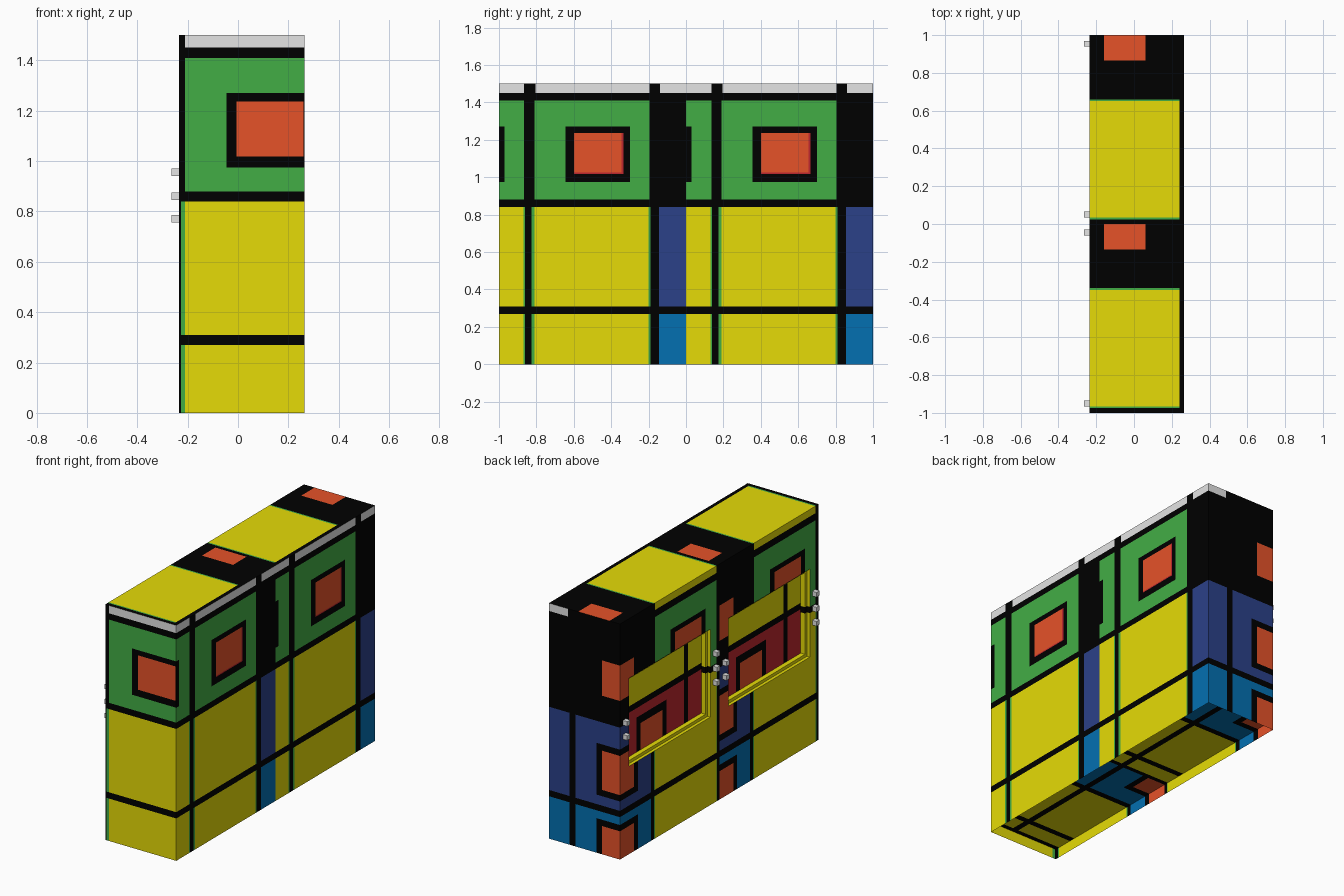
import bpy, bmesh

if "Cube" in bpy.data.objects:
    bpy.data.objects.remove(bpy.data.objects["Cube"])

X0, X1, H, BASE = -0.235, 0.265, 1.5, 0.067
WY0, WY1, WZ0, WZ1 = 0.09, 0.91, 0.56, 1.12
STEP, RIM, DEPTH = 0.02, 0.02, 0.05       # recess ledge depth, ledge width, full depth

COLOURS = {
    "black": (0.0, 0.0, 0.0), "yellow": (0.79, 0.71, 0.002),
    "green": (0.055, 0.42, 0.06), "orange": (0.79, 0.085, 0.022),
    "grey": (0.78, 0.78, 0.78), "navy": (0.024, 0.052, 0.25),
    "blue": (0.001, 0.16, 0.44), "crimson": (0.52, 0.02, 0.028),
}
NAMES = list(COLOURS)
MATS = []
for n, c in COLOURS.items():
    m = bpy.data.materials.new(n)
    m.diffuse_color = (*c, 1)
    m.use_nodes = True
    m.node_tree.nodes["Principled BSDF"].inputs["Base Color"].default_value = m.diffuse_color
    MATS.append(m)


def panel(name, axis, pos, area, rects, flip=False):
    """Flat panel at axis=pos, cut along rectangle edges; later rectangles win.
    A rectangle is (colour, a0, a1, b0, b1); colour 'hole' leaves a gap."""
    a0, a1, b0, b1 = area
    cut = lambda lo, hi, vals: sorted({round(v, 4) for v in vals if lo < v < hi} | {lo, hi})
    aa = cut(a0, a1, [v for r in rects for v in r[1:3]])
    bb = cut(b0, b1, [v for r in rects for v in r[3:5]])

    def place(a, b):
        co = [a, b]
        co.insert(axis, pos)
        return co
    bm = bmesh.new()
    grid = [[bm.verts.new(place(a, b)) for b in bb] for a in aa]
    for i in range(len(aa) - 1):
        for j in range(len(bb) - 1):
            ca, cb = (aa[i] + aa[i + 1]) / 2, (bb[j] + bb[j + 1]) / 2
            colour = "black"
            for r in rects:
                if r[1] < ca < r[2] and r[3] < cb < r[4]:
                    colour = r[0]
            if colour == "hole":
                continue
            f = [grid[i][j], grid[i + 1][j], grid[i + 1][j + 1], grid[i][j + 1]]
            bm.faces.new(f[::-1] if flip else f).material_index = NAMES.index(colour)
    bmesh.ops.delete(bm, geom=[v for v in bm.verts if not v.link_faces], context='VERTS')
    if axis == 1:
        bmesh.ops.recalc_face_normals(bm, faces=[])
    me = bpy.data.meshes.new(name)
    bm.to_mesh(me)
    bm.free()
    for m in MATS:
        me.materials.append(m)
    ob = bpy.data.objects.new(name, me)
    bpy.context.collection.objects.link(ob)


ROWS = [(0, 0.27), (0.31, 0.84)]          # lower and middle tile rows
GREEN = (0.88, 1.41)                      # upper tile row
RING, SQUARE = (0.975, 1.27), (1.018, 1.237)


def shifted(rects):
    """Repeat one module's rectangles for both halves of the wall."""
    return [(c, a + s, b + s, d, e) for s in (-1, 0) for c, a, b, d, e in rects]


# Plain outer side (+x)
r = [("grey", *u, 1.45, H) for u in ((0, 0.135), (0.195, 0.805), (0.86, 1))]
for z in ROWS:
    r += [("green", 0, 0.14, *z), ("yellow", 0, 0.13, *z),
          ("green", 0.175, 0.81, *z), ("yellow", 0.19, 0.80, *z)]
r += [("blue", 0.855, 1, *ROWS[0]), ("navy", 0.855, 1, *ROWS[1]),
      ("green", 0, 0.135, *GREEN), ("black", 0, 0.03, *RING),
      ("green", 0.19, 0.805, *GREEN), ("black", 0.355, 0.70, *RING),
      ("crimson", 0.40, 0.665, *SQUARE), ("orange", 0.40, 0.655, 1.025, 1.237)]
panel("outer_wall", 0, X1, (-1, 1, 0, H), shifted(r))

# Window side (-x)
r = [("yellow", 0.03, 0.65, 1.455, H), ("green", 0.03, 0.65, *GREEN),
     ("black", 0.14, 0.49, *RING), ("orange", 0.18, 0.445, *SQUARE)]
for z, c in zip(ROWS, ("blue", "navy")):
    r += [("green", 0.022, 0.66, *z), ("yellow", 0.03, 0.65, *z), (c, 0.69, 1, *z)]
r += [("black", 0.82, 1, 0, 0.22), ("orange", 0.86, 1, 0, 0.18),
      ("black", 0.82, 1, 0.37, 0.70), ("orange", 0.86, 1, 0.41, 0.66),
      ("orange", 0.86, 1, 1.01, 1.235), ("hole", WY0, WY1, WZ0, WZ1)]
panel("window_wall", 0, X0, (-1, 1, 0, H), shifted(r), flip=True)

# Front end (-y)
r = [("grey", -0.21, X1, 1.45, H), ("green", -0.21, X1, *GREEN),
     ("black", -0.045, X1, *RING), ("orange", -0.005, 0.26, *SQUARE)]
for z in ROWS:
    r += [("green", -0.227, X1, *z), ("yellow", -0.21, X1, *z)]
panel("front_end", 1, -1, (X0, X1, 0, H), r)

# Back end (+y)
r = [("grey", 0.13, X1, 1.45, H), ("orange", X0, -0.11, 1.01, 1.235)]
for z, c in zip(ROWS, ("blue", "navy")):
    r += [(c, X0, 0.08, *z), (c, 0.12, X1, *z)]
r += [("black", X0, -0.07, 0, 0.22), ("orange", X0, -0.11, 0, 0.18),
      ("black", X0, -0.07, 0.37, 0.70), ("orange", X0, -0.11, 0.41, 0.66)]
panel("back_end", 1, 1, (X0, X1, 0, H), r, flip=True)

# Top
r = []
for s in (-1, 0):
    r += [("green", X0, 0.24, s + 0.025, s + 0.66), ("yellow", X0, 0.24, s + 0.035, s + 0.65),
          ("orange", -0.16, 0.06, s + 0.865, s + 1)]
panel("top", 2, H, (X0, X1, -1, 1), r)

# Underside, raised inside the walls
r = []
for s in (-1, 0):
    for x in ((X0, 0.08), (0.12, X1)):
        r += [("yellow", *x, s + 0.17, s + 0.65), ("yellow", *x, s + 0.03, s + 0.13),
              ("blue", *x, s + 0.69, s + 1)]
    r += [("black", X0, -0.07, s + 0.82, s + 1), ("orange", X0, -0.11, s + 0.86, s + 1)]
panel("underside", 2, BASE, (X0, X1, -1, 1), r, flip=True)


def reveal(name, xa, xb, y0, y1, z0, z1):
    """Four inward-facing sides of a rectangular recess."""
    jamb = [("yellow", xa, xb, z0, 0.84), ("yellow", xa, xb, 0.88, z1)]
    panel(name + "_jamb_a", 1, y0, (xa, xb, z0, z1), jamb, flip=True)
    panel(name + "_jamb_b", 1, y1, (xa, xb, z0, z1), jamb)
    flat = [("yellow", xa, xb, y0, y1)]
    panel(name + "_sill", 2, z0, (xa, xb, y0, y1), flat)
    panel(name + "_head", 2, z1, (xa, xb, y0, y1), flat, flip=True)


# Stepped window recesses: outer reveal, ledge, inner reveal and back
for s, side in ((-1, "front"), (0, "rear")):
    outer = (WY0 + s, WY1 + s, WZ0, WZ1)
    inner = (WY0 + s + RIM, WY1 + s - RIM, WZ0 + RIM, WZ1 - RIM)
    reveal(side + "_window_outer", X0, X0 + STEP, *outer)
    reveal(side + "_window_inner", X0 + STEP, X0 + DEPTH, *inner)
    panel(side + "_window_ledge", 0, X0 + STEP, outer,
          [("yellow", *outer[:2], WZ0, 0.84), ("yellow", *outer[:2], 0.88, WZ1),
           ("hole", *inner)], flip=True)
    y0, y1 = inner[:2]
    r = []
    for y in ((y0, s + 0.245), (s + 0.285, y1)):
        r += [("yellow", *y, 0.90, WZ1), ("crimson", *y, WZ0, 0.86)]
    r += [("black", s + 0.46, s + 0.76, WZ0, 0.80), ("orange", s + 0.50, s + 0.72, WZ0, 0.75)]
    panel(side + "_window_back", 0, X0 + DEPTH, inner, r, flip=True)

# Small studs beside the windows: two on one side, three on the other
for y, heights in ((-0.95, (0.77, 0.86, 0.955)), (0.05, (0.77, 0.86, 0.955)),
                   (-0.045, (0.77, 0.86)), (0.955, (0.77, 0.86))):
    for z in heights:
        bpy.ops.mesh.primitive_cube_add(size=0.03, location=(X0 - 0.015, y, z))
        stud = bpy.context.object
        stud.name = "window_stud"
        stud.data.materials.append(MATS[NAMES.index("grey")])
